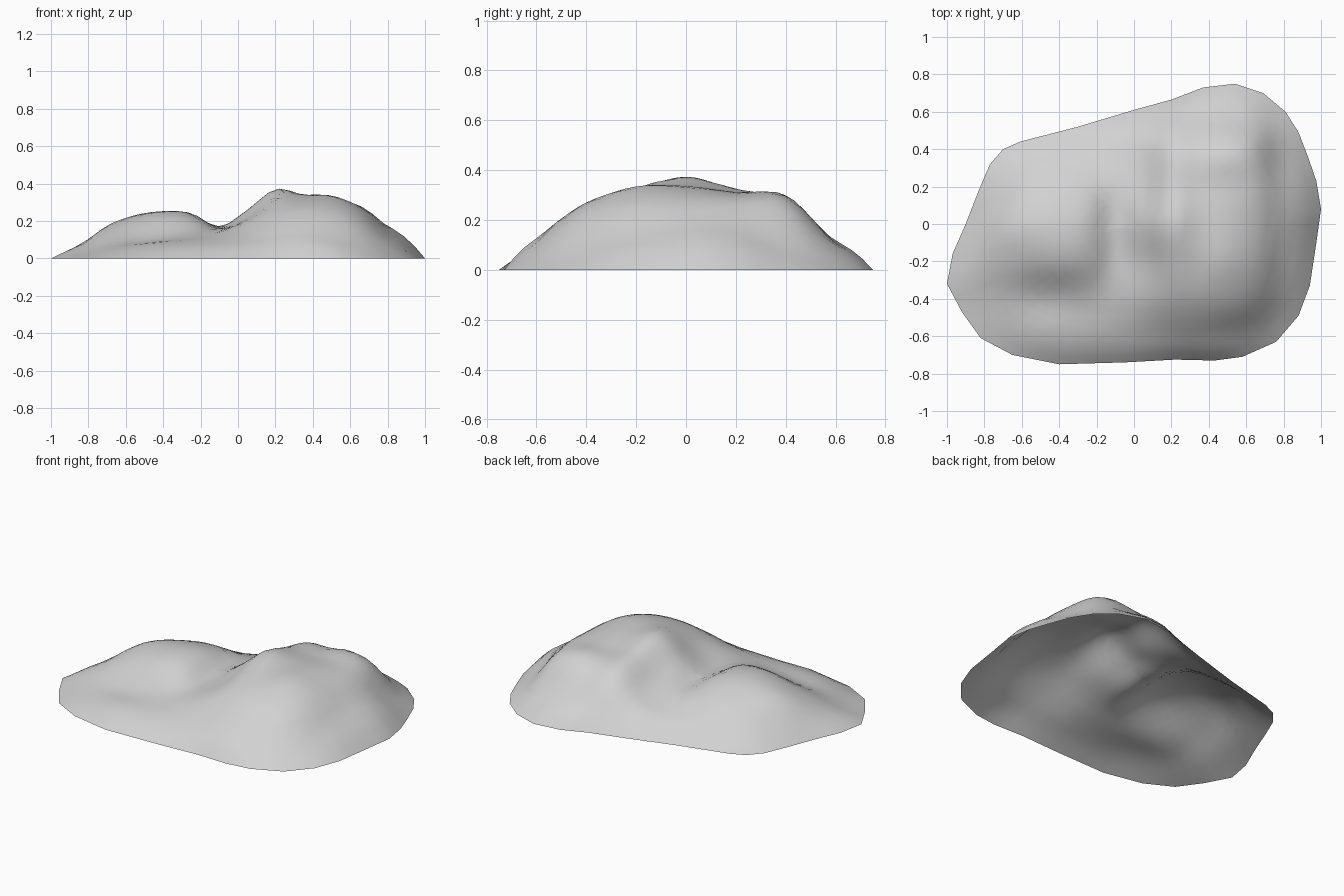
import bpy
import bmesh
import math

cube = bpy.data.objects.get("Cube")
if cube:
    bpy.data.objects.remove(cube, do_unlink=True)

# Ground outline of the hill, counter-clockwise
OUTLINE = [(-1, -.32), (-.92, -.47), (-.82, -.61), (-.65, -.7), (-.4, -.75),
           (-.05, -.74), (.22, -.725), (.43, -.73), (.58, -.71), (.76, -.63),
           (.88, -.49), (.94, -.33), (.975, -.1), (1, .08), (.975, .23),
           (.93, .36), (.88, .49), (.81, .6), (.69, .7), (.54, .75),
           (.37, .73), (.2, .665), (0, .61), (-.3, .52), (-.61, .44),
           (-.7, .4), (-.77, .32), (-.83, .18), (-.9, 0), (-.97, -.16)]

# Coarse relief in hundredths, rows from front to back, columns from -x to +x
RELIEF = [[4, 6, 8, 9, 9, 10, 11, 14, 15, 14, 11, 7],
          [6, 8, 9, 11, 13, 14, 19, 25, 27, 26, 21, 13],
          [10, 15, 20, 23, 22, 16, 22, 32, 33, 33, 27, 17],
          [12, 18, 23, 25, 24, 17, 26, 37, 34, 33, 28, 19],
          [8, 11, 16, 19, 19, 16, 21, 32, 31, 31, 28, 19],
          [4, 4, 6, 8, 9, 11, 16, 27, 28, 30, 26, 14],
          [2, 2, 4, 6, 8, 9, 11, 13, 13, 13, 14, 9]]
COLUMN_START, COLUMN_STEP = -0.85, 0.15
ROW_START, ROW_STEP = -0.6, 0.2
RINGS = 18
SPLIT = 2


def spline(values, pos):
    """Smooth curve through evenly spaced values, clamped at the ends."""
    last = len(values) - 1
    pos = max(0.0, min(float(last), pos))
    i = min(int(pos), last - 1)
    f = pos - i
    a, b, c, d = (values[max(0, min(last, i + k))] for k in (-1, 0, 1, 2))
    return b + f * (c - a + f * (2 * a - 5 * b + 4 * c - d
                                 + f * (3 * (b - c) + d - a))) / 2


def height(x, y, t):
    """Relief height, brought down to the ground at the rim (t = 1)."""
    column = [spline(row, (x - COLUMN_START) / COLUMN_STEP) for row in RELIEF]
    relief = spline(column, (y - ROW_START) / ROW_STEP) / 100
    u = min(1.0, (1 - t) / 0.3)
    return max(0.0, relief * u * (2 - u))


# Rim points, with each outline edge split evenly
rim = []
for (ax, ay), (bx, by) in zip(OUTLINE, OUTLINE[1:] + OUTLINE[:1]):
    for k in range(SPLIT):
        f = k / SPLIT
        rim.append((ax + (bx - ax) * f, ay + (by - ay) * f))

# Hill surface: concentric rings around the middle, open underneath
bm = bmesh.new()
centre = bm.verts.new((0, 0, height(0, 0, 0)))
rings = []
for r in range(1, RINGS + 1):
    t = r / RINGS
    rings.append([bm.verts.new((x * t, y * t, height(x * t, y * t, t)))
                  for x, y in rim])
count = len(rim)
for i in range(count):
    j = (i + 1) % count
    bm.faces.new((centre, rings[0][i], rings[0][j]))
    for inner, outer in zip(rings, rings[1:]):
        bm.faces.new((inner[i], outer[i], outer[j], inner[j]))
for face in bm.faces:
    face.smooth = True

mesh = bpy.data.meshes.new("hill")
bm.to_mesh(mesh)
bm.free()
hill = bpy.data.objects.new("hill", mesh)
bpy.context.collection.objects.link(hill)

# Plain grey rock
rock = bpy.data.materials.new("rock grey")
rock.use_nodes = True
colour = (0.64, 0.64, 0.64, 1)
rock.diffuse_color = colour
rock.node_tree.nodes["Principled BSDF"].inputs["Base Color"].default_value = colour
mesh.materials.append(rock)
